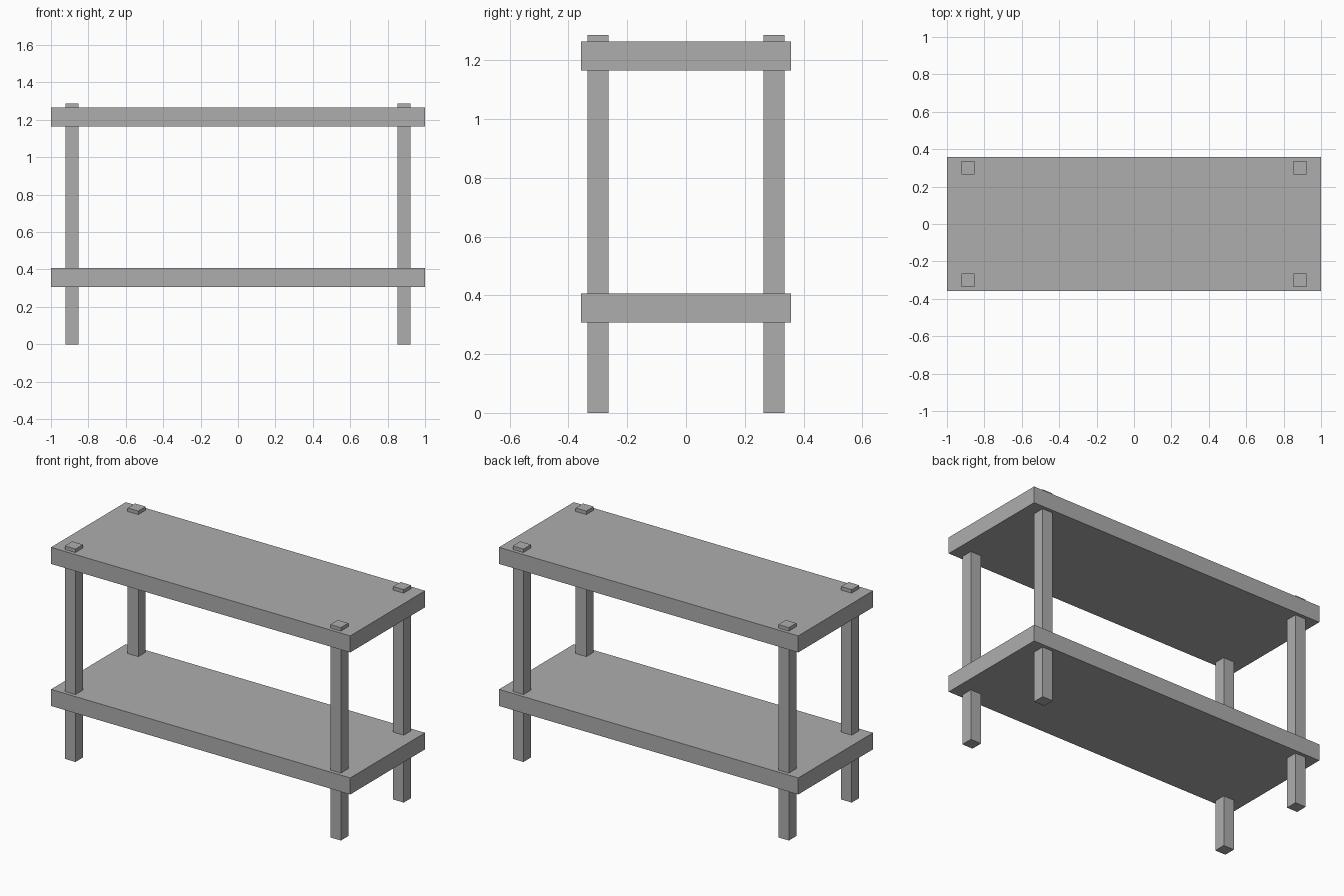
import bpy

default_cube = bpy.data.objects.get("Cube")
if default_cube:
    bpy.data.objects.remove(default_cube, do_unlink=True)

GREY = (0.42, 0.42, 0.42, 1)
grey = bpy.data.materials.new("plain grey")
grey.use_nodes = True
grey.diffuse_color = GREY
grey.node_tree.nodes["Principled BSDF"].inputs["Base Color"].default_value = GREY


def box(name, size, center):
    """Add a flat-faced box with its size baked into the mesh."""
    bpy.ops.mesh.primitive_cube_add(size=1, location=center)
    obj = bpy.context.object
    obj.name = name
    obj.scale = size
    bpy.ops.object.transform_apply(location=False, rotation=False, scale=True)
    obj.data.materials.append(grey)
    return obj


# Two identical shelves
for name, z in (("lower_shelf", 0.357), ("top_shelf", 1.215)):
    box(name, (2, 0.714, 0.1), (0, 0, z))

# Four square legs that pass through both shelves
LEG_WIDTH, LEG_HEIGHT = 0.071, 1.286
for side, x in (("right", -0.887), ("left", 0.887)):
    for end, y in (("front", -0.3), ("back", 0.3)):
        box(f"{end}_{side}_leg", (LEG_WIDTH, LEG_WIDTH, LEG_HEIGHT),
            (x, y, LEG_HEIGHT / 2))
